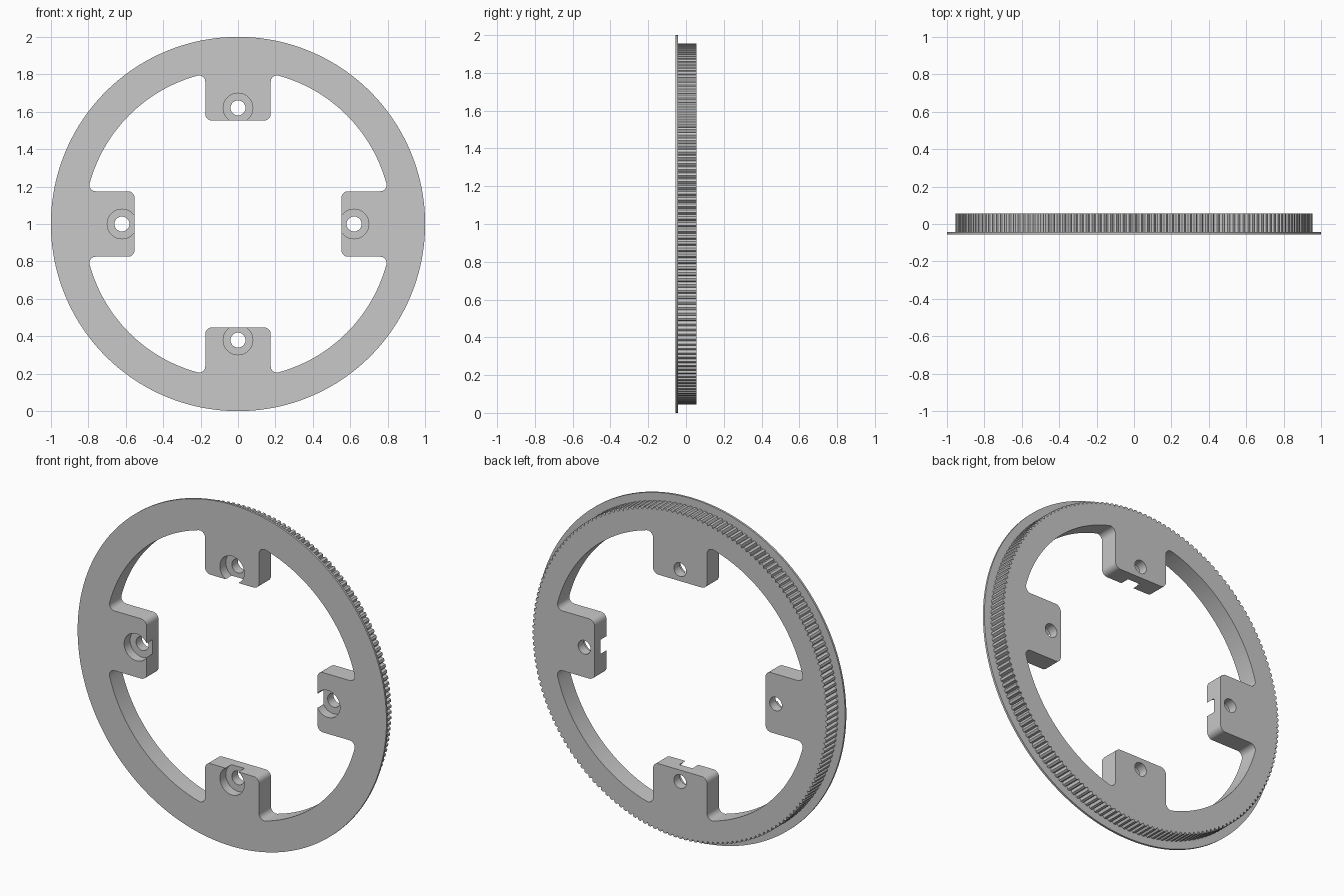
import bpy, bmesh
from math import sin, cos, pi, sqrt, atan2

if "Cube" in bpy.data.objects:
    bpy.data.objects.remove(bpy.data.objects["Cube"])

RIM, TIP, ROOT, INNER = 1.0, 0.955, 0.941, 0.822   # radii
FRONT, STEP, BACK = -0.055, -0.043, 0.055          # depths
TEETH = 180
TAB_END, TAB_HALF, CORNER, FILLET = 0.553, 0.175, 0.035, 0.033
BOLT_R, HOLE_R, BORE_R, BORE_DEPTH = 0.62, 0.04, 0.079, 0.055

grey = bpy.data.materials.new("grey_metal")
grey.diffuse_color = (0.58, 0.58, 0.58, 1)
grey.use_nodes = True
grey.node_tree.nodes["Principled BSDF"].inputs["Base Color"].default_value = grey.diffuse_color


def arc(cx, cz, r, a0, a1, n):
    return [(cx + r * cos(a0 + (a1 - a0) * i / n),
             cz + r * sin(a0 + (a1 - a0) * i / n)) for i in range(n + 1)]


def turned(points, a):
    return [(x * cos(a) - z * sin(a), x * sin(a) + z * cos(a)) for x, z in points]


# Outer rim circle
rim = arc(0, 0, RIM, 0, 2 * pi, 160)[:-1]

# Toothed belt profile: flat-topped teeth with V grooves
pitch = 2 * pi / TEETH
teeth = []
for i in range(TEETH):
    for r, t in ((ROOT, -0.5), (TIP, -0.2), (TIP, 0.2)):
        a = (i + t) * pitch
        teeth.append((r * cos(a), r * sin(a)))

# Inner opening: one rounded tab and the arc after it, repeated four times
fx = sqrt((INNER - FILLET) ** 2 - (TAB_HALF + FILLET) ** 2)
fz = TAB_HALF + FILLET
fa = atan2(fz, fx)
half = (arc(TAB_END + CORNER, TAB_HALF - CORNER, CORNER, pi, pi / 2, 6)
        + arc(fx, fz, FILLET, -pi / 2, fa, 8))
tab = [(x, -z) for x, z in reversed(half)] + half
quarter = tab + arc(0, 0, INNER, fa, pi / 2 - fa, 24)[1:-1]
opening = [p for k in range(4) for p in turned(quarter, k * pi / 2)]

# Flanged ring: flat caps between loops, walls along loops
bm = bmesh.new()


def loop(points, y):
    vs = [bm.verts.new((x, y, z + 1)) for x, z in points]
    return vs, [bm.edges.new((vs[i - 1], vs[i])) for i in range(len(vs))]


def wall(a, b):
    for i in range(len(a[0])):
        bm.faces.new((a[0][i - 1], a[0][i], b[0][i], b[0][i - 1]))


def cap(a, b, side):
    bmesh.ops.triangle_fill(bm, edges=a[1] + b[1], use_beauty=True, normal=(0, side, 0))


rim_front, rim_back = loop(rim, FRONT), loop(rim, STEP)
teeth_front, teeth_back = loop(teeth, STEP), loop(teeth, BACK)
open_front, open_back = loop(opening, FRONT), loop(opening, BACK)
cap(rim_front, open_front, -1)
cap(rim_back, teeth_front, 1)
cap(teeth_back, open_back, 1)
wall(rim_front, rim_back)
wall(teeth_front, teeth_back)
wall(open_front, open_back)
bmesh.ops.recalc_face_normals(bm, faces=bm.faces[:])
mesh = bpy.data.meshes.new("toothed_ring")
bm.to_mesh(mesh)
bm.free()
ring = bpy.data.objects.new("toothed_ring", mesh)
bpy.context.collection.objects.link(ring)
mesh.materials.append(grey)

# Stepped cutters for the counterbored bolt holes
bm = bmesh.new()
SEG = 40
profile = ((BORE_R, FRONT - 0.05), (BORE_R, FRONT + BORE_DEPTH),
           (HOLE_R, FRONT + BORE_DEPTH), (HOLE_R, BACK + 0.05))
for k in range(4):
    cx, cz = turned([(BOLT_R, 0)], k * pi / 2)[0]
    rows = [[bm.verts.new((x, y, z + 1)) for x, z in arc(cx, cz, r, 0, 2 * pi, SEG)[:-1]]
            for r, y in profile]
    for a, b in zip(rows, rows[1:]):
        for i in range(SEG):
            bm.faces.new((a[i - 1], a[i], b[i], b[i - 1]))
    bm.faces.new(rows[0])
    bm.faces.new(rows[-1])
bmesh.ops.recalc_face_normals(bm, faces=bm.faces[:])
cut_mesh = bpy.data.meshes.new("bolt_hole_cutter")
bm.to_mesh(cut_mesh)
bm.free()
cut_mesh.materials.append(grey)
cutter = bpy.data.objects.new("bolt_hole_cutter", cut_mesh)
bpy.context.collection.objects.link(cutter)
cutter.hide_render = True

mod = ring.modifiers.new("bolt_holes", 'BOOLEAN')
mod.operation = 'DIFFERENCE'
mod.solver = 'EXACT'
mod.object = cutter
bpy.context.view_layer.objects.active = ring
ring.select_set(True)
bpy.ops.object.modifier_apply(modifier=mod.name)
bpy.data.objects.remove(cutter)
bpy.ops.object.shade_smooth_by_angle(angle=0.4)
